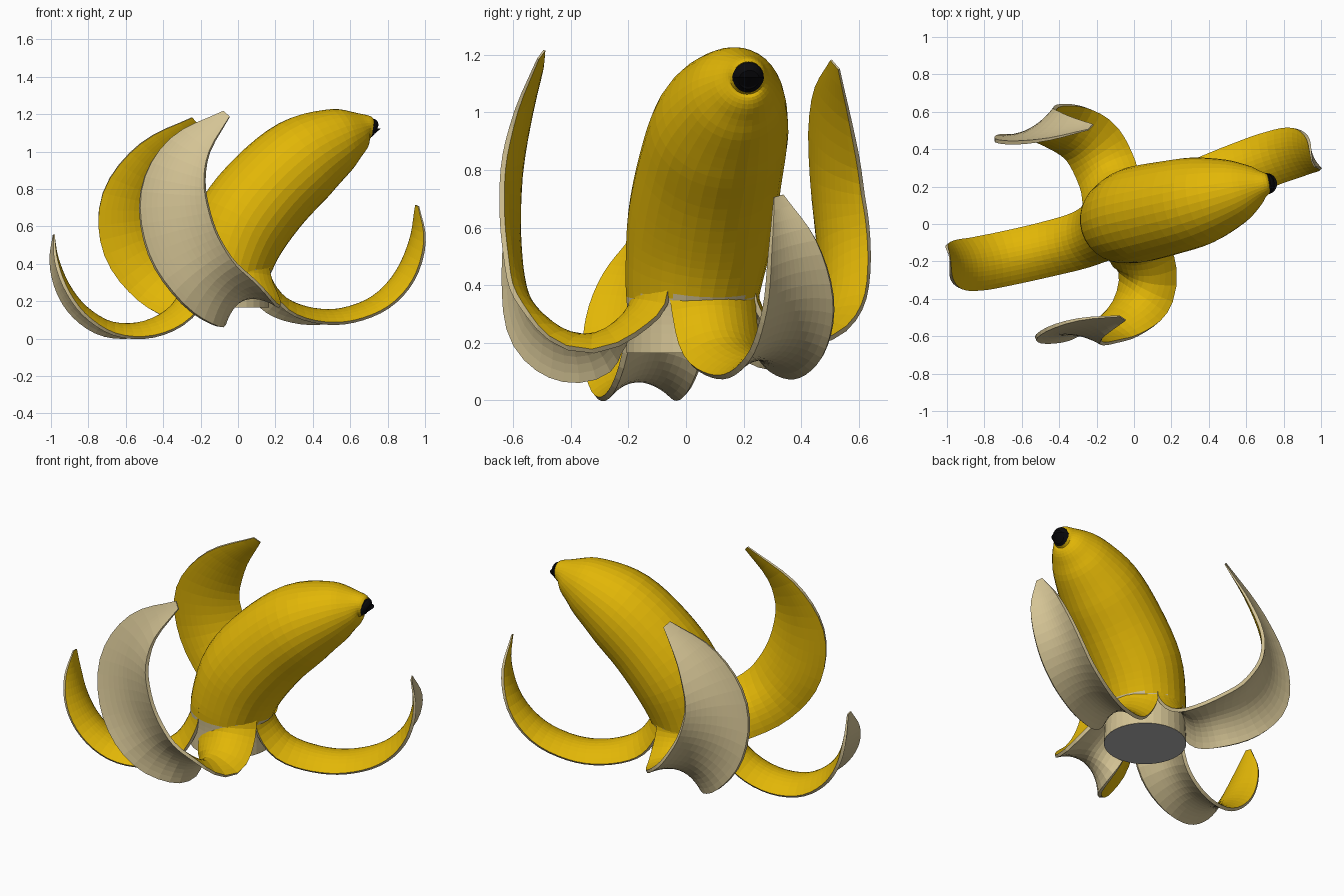
import bpy, bmesh, math
from mathutils import Vector

if "Cube" in bpy.data.objects:
    bpy.data.objects.remove(bpy.data.objects["Cube"])


def material(name, rgb):
    m = bpy.data.materials.new(name)
    m.diffuse_color = (*rgb, 1)
    m.use_nodes = True
    m.node_tree.nodes["Principled BSDF"].inputs["Base Color"].default_value = m.diffuse_color
    return m


YELLOW = material("banana yellow", (0.76, 0.47, 0.002))
CREAM = material("peel cream", (0.66, 0.55, 0.30))
BLACK = material("tip black", (0.003, 0.003, 0.004))
GREY = material("base grey", (0.46, 0.46, 0.46))


def spline(points, steps):
    """Catmull-Rom samples through tuples of any length."""
    pts = [Vector(p) for p in points]
    pts = [pts[0] * 2 - pts[1]] + pts + [pts[-1] * 2 - pts[-2]]
    out = []
    for i in range(1, len(pts) - 2):
        a, b, c, d = pts[i - 1:i + 3]
        for k in range(steps):
            t = k / steps
            out.append(0.5 * (2 * b + (c - a) * t + (2 * a - 5 * b + 4 * c - d) * t * t
                              + (3 * b - a - 3 * c + d) * t ** 3))
    return out + [pts[-2]]


def finish(bm, name, mats, smooth=False):
    me = bpy.data.meshes.new(name)
    bm.to_mesh(me)
    bm.free()
    for m in mats:
        me.materials.append(m)
    me.polygons.foreach_set("use_smooth", [smooth] * len(me.polygons))
    ob = bpy.data.objects.new(name, me)
    bpy.context.collection.objects.link(ob)
    return ob


def tangent(centres, i):
    return (centres[min(i + 1, len(centres) - 1)] - centres[max(i - 1, 0)]).normalized()


def tube(name, rows, mats, sides, cap=False):
    """Round tube through (x, y, z, radius) rows."""
    bm = bmesh.new()
    centres = [Vector(r[:3]) for r in rows]
    lean = Vector((-0.29, 0.957, 0))
    rings = []
    for i, r in enumerate(rows):
        t = tangent(centres, i) if i else Vector((0, 0, 1))
        s = (lean - t * lean.dot(t)).normalized()
        n = s.cross(t)
        rings.append([bm.verts.new(centres[i] + r[3] * (math.cos(a) * n + math.sin(a) * s))
                      for a in (math.tau * k / sides for k in range(sides))])
    for p, q in zip(rings, rings[1:]):
        for k in range(sides):
            j = (k + 1) % sides
            bm.faces.new((p[k], p[j], q[j], q[k]))
    if cap:
        bm.faces.new(rings[-1])
    for f in bm.faces:
        if len(mats) > 1 and f.calc_center_median().z < 0.36:
            f.material_index = 1      # cream collar under the split
    bmesh.ops.recalc_face_normals(bm, faces=bm.faces)
    return finish(bm, name, mats)


# Banana body with cream collar, then black tip
BASE = Vector((-0.062, 0.022, 0.165))
tube("banana_body", spline([
    (*BASE, 0.23), (-0.06, 0.022, 0.3, 0.227), (-0.048, 0.026, 0.42, 0.238),
    (0.025, 0.052, 0.61, 0.257), (0.175, 0.085, 0.8, 0.252), (0.355, 0.125, 0.96, 0.235),
    (0.53, 0.17, 1.062, 0.178), (0.63, 0.198, 1.105, 0.12), (0.685, 0.211, 1.125, 0.075),
    (0.715, 0.216, 1.123, 0.054)], 4), [YELLOW, CREAM], 32)
tube("black_tip", spline([(0.708, 0.215, 1.124, 0.057), (0.722, 0.217, 1.12, 0.052),
                          (0.735, 0.219, 1.114, 0.036)], 2), [BLACK], 24, True)

# Flat disc closing the bottom of the collar
bm = bmesh.new()
bmesh.ops.create_circle(bm, cap_ends=True, segments=32, radius=0.23)
bmesh.ops.translate(bm, verts=bm.verts, vec=BASE)
bm.normal_update()
if bm.faces[:][0].normal.z > 0:
    bmesh.ops.reverse_faces(bm, faces=bm.faces)
finish(bm, "base_disc", [GREY])

# Width and arch height along every peel strip, from root to point
WIDTH = (0.34, 0.34, 0.34, 0.35, 0.37, 0.39, 0.36, 0.25, 0.05)
ARCH = (0.068, 0.07, 0.08, 0.075, 0.065, 0.055, 0.04, 0.02, 0.0)


def strip(name, az0, az1, slim, roll, path):
    """Peel strip: leaves the body at az0, curves out and up; arched in section."""
    a = math.radians(az0)
    root = [(-0.054 + r * math.cos(a), 0.024 + r * math.sin(a), z)
            for r, z in ((0.228, 0.43), (0.238, 0.33))]
    rows = spline([(*p, w, h) for p, w, h in zip(root + path, WIDTH, ARCH)], 4)
    centres = [Vector(r[:3]) for r in rows]
    bm = bmesh.new()
    cols = 12
    top, low = [], []
    for i, r in enumerate(rows):
        f = i / (len(rows) - 1)
        az = math.radians(az0 + (az1 - az0) * f)
        t = tangent(centres, i)
        s = Vector((-math.sin(az), math.cos(az), roll * math.sin(math.pi * f)))
        s = (s - t * s.dot(t)).normalized()
        n = t.cross(s)
        width = r[3] * (1 - (1 - slim) * min(1, f * 1.6))
        thick = 0.02 * min(1, 0.35 + 4 * (1 - f))
        us = [2 * k / cols - 1 for k in range(cols + 1)]
        pts = [centres[i] + s * u * width / 2 - n * r[4] * u * u for u in us]
        nor = [(n + s * (4 * r[4] * u / max(width, 0.05))).normalized() for u in us]
        top.append([bm.verts.new(p) for p in pts])
        low.append([bm.verts.new(p - q * thick) for p, q in zip(pts, nor)])

    def quad(v, mat):
        bm.faces.new(v).material_index = mat
    for i in range(len(rows) - 1):
        for k in range(cols):
            quad((top[i][k], top[i][k + 1], top[i + 1][k + 1], top[i + 1][k]), 0)
            quad((low[i][k], low[i + 1][k], low[i + 1][k + 1], low[i][k + 1]), 1)
        for k in (0, cols):
            quad((top[i][k], top[i + 1][k], low[i + 1][k], low[i][k]), 1)
    for i in (0, -1):
        for k in range(cols):
            quad((top[i][k], top[i][k + 1], low[i][k + 1], low[i][k]), 0 if i == 0 else 1)
    bmesh.ops.recalc_face_normals(bm, faces=bm.faces)
    return finish(bm, name, [YELLOW, CREAM])


# Four peel strips
strip("right_peel", 25, 25, 0.74, 0, [
    (0.25, 0.15, 0.22), (0.4, 0.22, 0.165), (0.56, 0.285, 0.165), (0.73, 0.345, 0.23),
    (0.86, 0.375, 0.36), (0.94, 0.36, 0.54), (0.955, 0.32, 0.71)])
strip("back_peel", 115, 118, 1, -0.35, [
    (-0.18, 0.31, 0.25), (-0.25, 0.41, 0.25), (-0.4, 0.48, 0.34), (-0.53, 0.495, 0.52),
    (-0.55, 0.485, 0.74), (-0.43, 0.49, 0.97), (-0.23, 0.515, 1.165)])
strip("left_peel", 205, 188, 0.74, 0, [
    (-0.35, -0.11, 0.18), (-0.5, -0.145, 0.095), (-0.67, -0.18, 0.09), (-0.81, -0.205, 0.17),
    (-0.905, -0.21, 0.29), (-0.962, -0.195, 0.43), (-0.982, -0.18, 0.555)])
strip("front_peel", 292, 256, 1, 0.4, [
    (0.05, -0.31, 0.235), (-0.03, -0.43, 0.235), (-0.18, -0.535, 0.33), (-0.3, -0.57, 0.52),
    (-0.34, -0.57, 0.77), (-0.26, -0.54, 1.0), (-0.06, -0.5, 1.2)])
